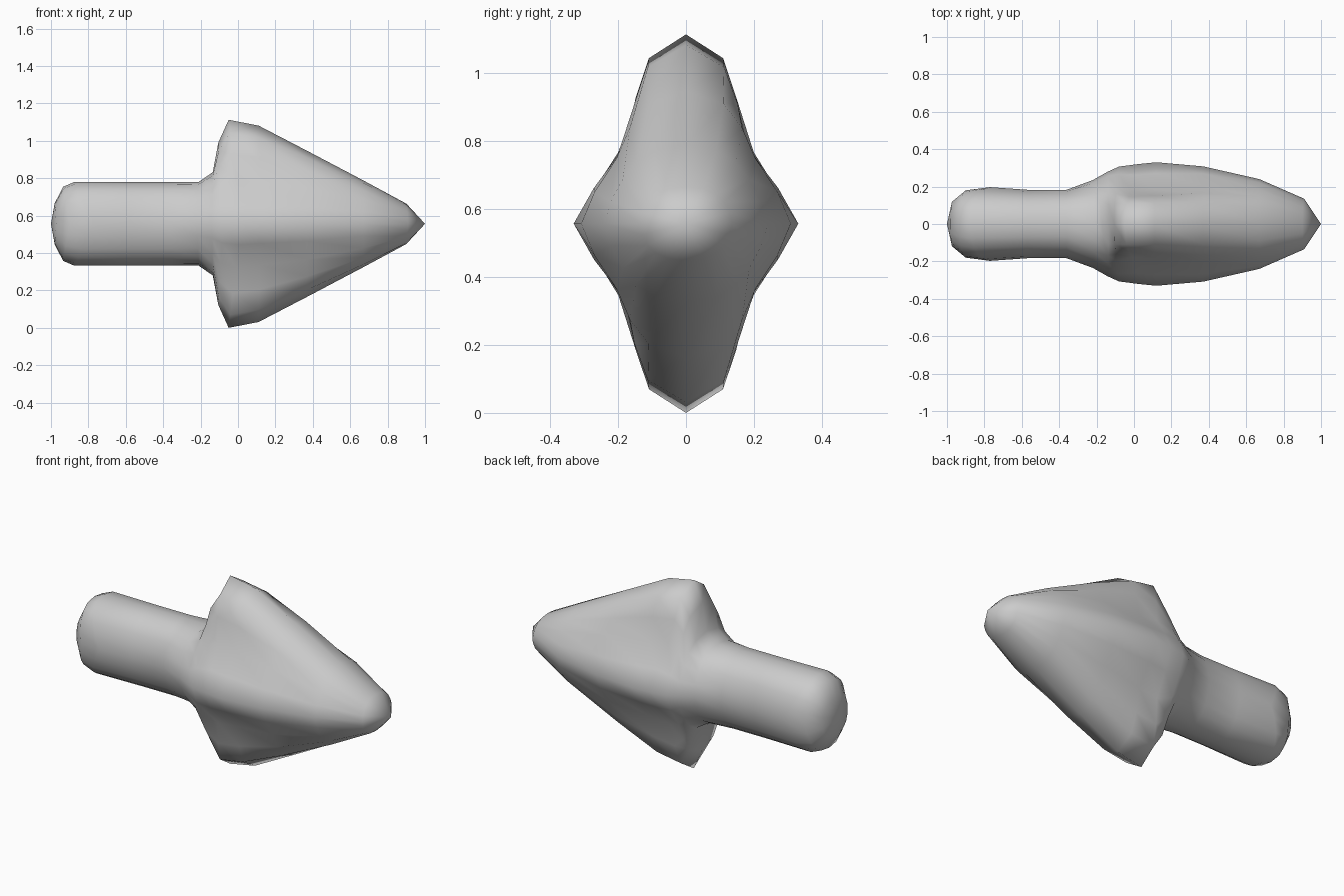
import bpy, bmesh

if "Cube" in bpy.data.objects:
    bpy.data.objects.remove(bpy.data.objects["Cube"])

MID = 0.556   # height of the arrow's long axis

# quarter cross-sections, side to top, as fractions of half-width / half-height
ROUND = [(1, 0), (.95, .30), (.83, .60), (.65, .80), (.38, .95), (0, 1)]
FINNED = [(1, 0), (.82, .20), (.55, .42), (.46, .67), (.34, .875), (0, 1)]

# stations: x at side, x at top, half-width, half-height, blend round -> finned
STATIONS = [
    (-.972, -.98, .12, .11, 0),
    (-.90, -.935, .18, .198, 0),
    (-.77, -.875, .197, .224, 0),
    (-.57, -.57, .183, .224, 0),
    (-.36, -.36, .183, .224, 0),
    (-.22, -.21, .235, .224, .1),
    (-.14, -.135, .28, .276, .25),
    (-.08, -.105, .307, .435, .65),
    (.02, -.05, .32, .556, 1),
    (.12, .11, .33, .525, 1),
    (.37, .37, .308, .39, .6),
    (.67, .67, .24, .232, .2),
    (.91, .90, .135, .108, 0),
]


def ring_points(xs, xt, w, h, t):
    quarter = []
    for (ry, rz), (fy, fz) in zip(ROUND, FINNED):
        y, z = ry + (fy - ry) * t, rz + (fz - rz) * t
        quarter.append((xs + (xt - xs) * z, y * w, z * h))
    # mirror the quarter into a full loop
    half = quarter + [(x, -y, z) for x, y, z in reversed(quarter[:-1])]
    return half + [(x, y, -z) for x, y, z in reversed(half[1:-1])]


# arrow body: one continuous skin from the butt to the point
bm = bmesh.new()
rings = [[bm.verts.new((x, y, z + MID)) for x, y, z in ring_points(*s)]
         for s in STATIONS]
n = len(rings[0])
for a, b in zip(rings, rings[1:]):
    for i in range(n):
        j = (i + 1) % n
        bm.faces.new((a[i], a[j], b[j], b[i]))

# closed ends
for ring, x in ((rings[0], -1), (rings[-1], 1)):
    tip = bm.verts.new((x, 0, MID))
    for i in range(n):
        bm.faces.new((ring[i], ring[(i + 1) % n], tip))
bmesh.ops.recalc_face_normals(bm, faces=bm.faces)
for f in bm.faces:
    f.smooth = True

mesh = bpy.data.meshes.new("arrow")
bm.to_mesh(mesh)
bm.free()
bpy.context.collection.objects.link(bpy.data.objects.new("arrow", mesh))
